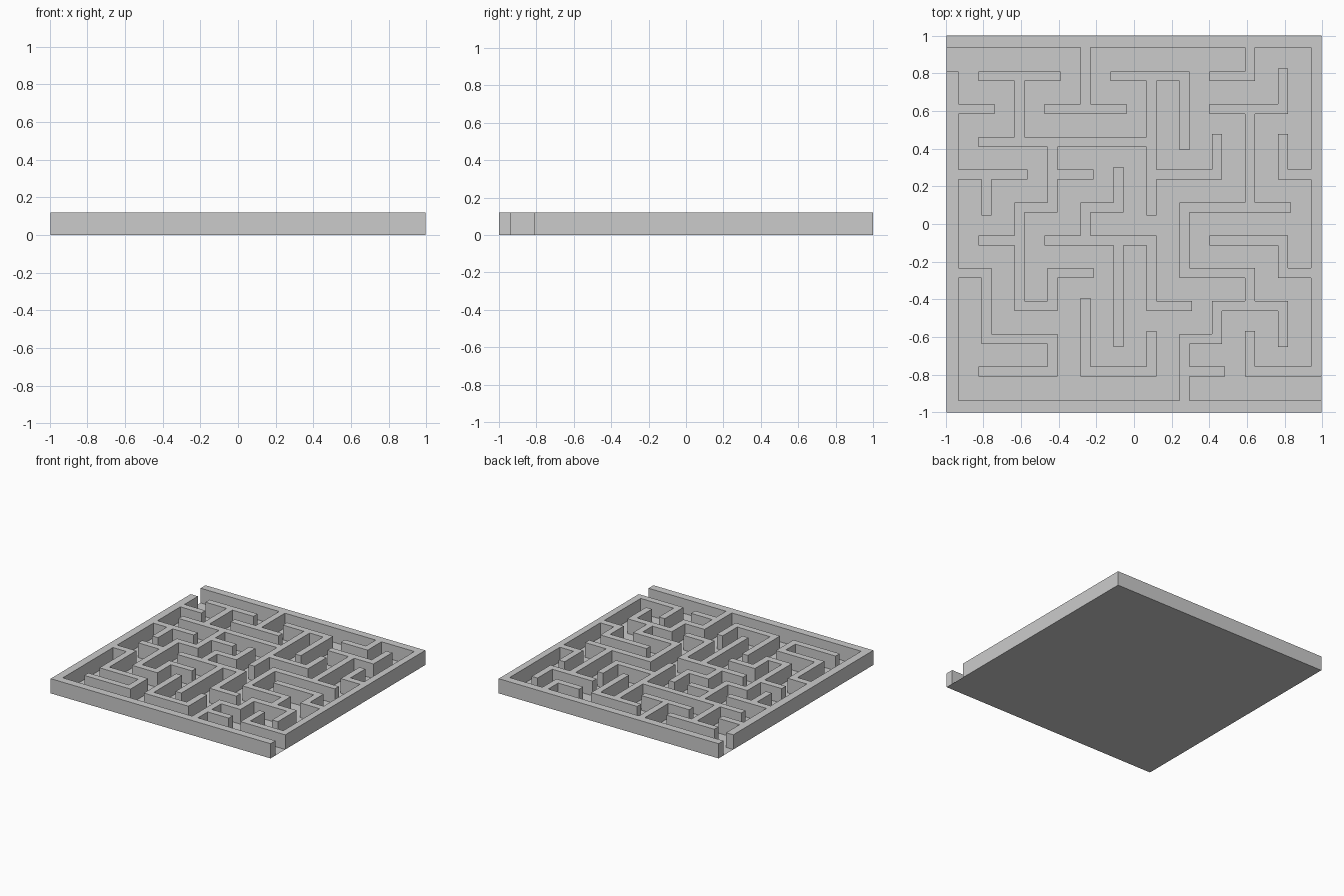
import bpy
import bmesh

if "Cube" in bpy.data.objects:
    bpy.data.objects.remove(bpy.data.objects["Cube"])

HEIGHT = 0.12
HALF = 0.0265      # half wall thickness
TIP = 0.042        # how far a free wall end passes its grid node
HX, HY = 0.995, 1.0


def gx(i):
    return -0.782 + 0.1748 * (i - 1)


def gy(j):
    return 0.784 - 0.1742 * (j - 1)


# Horizontal walls: row -> (start column, end column), rows count from the back
rows = {
    1: [(1, 3), (5, 7), (8, 9)],
    2: [(0, 1), (3, 5), (8, 10)],
    3: [(1, 6)],
    4: [(0, 2), (3, 4), (6, 8), (10, 11)],
    5: [(2, 3), (4, 5), (7, 10)],
    6: [(1, 2), (3, 6), (8, 10)],
    7: [(0, 1), (3, 4), (7, 9), (10, 11)],
    8: [(2, 3), (6, 7), (8, 10)],
    9: [(1, 3), (7, 8)],
    10: [(1, 3), (4, 6), (7, 8), (9, 11)],
}
# Vertical walls: column -> (start row, end row)
cols = {
    1: [(4, 5), (7, 9)],
    2: [(1, 3), (5, 8)],
    3: [(3, 5), (7, 8), (9, 10)],
    4: [(0, 2), (5, 6), (8, 10)],
    5: [(4, 5), (6, 9)],
    6: [(1, 5), (6, 8), (9, 10)],
    7: [(1, 3), (5, 7), (9, 11)],
    8: [(3, 4), (8, 9)],
    9: [(0, 1), (2, 5), (7, 8), (9, 10)],
    10: [(1, 2), (3, 4), (6, 7), (8, 9)],
}

# Count the wall pieces that meet at each grid node
segs = [((a, j), (b, j)) for j, runs in rows.items() for a, b in runs]
segs += [((i, a), (i, b)) for i, runs in cols.items() for a, b in runs]
degree = {}
for (i0, j0), (i1, j1) in segs:
    for i in range(i0, i1 + 1):
        for j in range(j0, j1 + 1):
            inner = (i, j) not in ((i0, j0), (i1, j1))
            degree[i, j] = degree.get((i, j), 0) + (2 if inner else 1)


def reach(node):
    if node[0] in (0, 11) or node[1] in (0, 11):
        return 0.0
    return TIP if degree[node] == 1 else HALF


# Outer frame with an opening at the back left and the front right
rects = [
    (-HX, HX, 0.937, HY),
    (-HX, HX, -HY, -0.936),
    (-HX, -0.93, -HY, 0.81),
    (0.94, HX, gy(10) - HALF, HY),
]
# Inner walls
for n0, n1 in segs:
    x0, x1, y0, y1 = gx(n0[0]), gx(n1[0]), gy(n1[1]), gy(n0[1])
    if n0[1] == n1[1]:
        rects.append((x0 - reach(n0), x1 + reach(n1), y0 - HALF, y0 + HALF))
    else:
        rects.append((x0 - HALF, x0 + HALF, y0 - reach(n1), y1 + reach(n0)))
rects = [tuple(round(v, 4) for v in r) for r in rects]


def add_object(name, bm):
    mesh = bpy.data.meshes.new(name)
    bm.to_mesh(mesh)
    bm.free()
    obj = bpy.data.objects.new(name, mesh)
    bpy.context.collection.objects.link(obj)
    return obj


# Merge the rectangles into one footprint, then raise it
xs = sorted({v for r in rects for v in r[:2]})
ys = sorted({v for r in rects for v in r[2:]})
bm = bmesh.new()
verts = {}


def vert(a, b):
    if (a, b) not in verts:
        verts[a, b] = bm.verts.new((xs[a], ys[b], 0))
    return verts[a, b]


for a in range(len(xs) - 1):
    for b in range(len(ys) - 1):
        cx, cy = (xs[a] + xs[a + 1]) / 2, (ys[b] + ys[b + 1]) / 2
        if any(r[0] < cx < r[1] and r[2] < cy < r[3] for r in rects):
            bm.faces.new([vert(a, b), vert(a + 1, b),
                          vert(a + 1, b + 1), vert(a, b + 1)])
bmesh.ops.dissolve_limit(bm, angle_limit=0.02, verts=bm.verts[:], edges=bm.edges[:])
out = bmesh.ops.extrude_face_region(bm, geom=bm.faces[:])
raised = [g for g in out["geom"] if isinstance(g, bmesh.types.BMVert)]
bmesh.ops.translate(bm, verts=raised, vec=(0, 0, HEIGHT))
bmesh.ops.recalc_face_normals(bm, faces=bm.faces[:])
add_object("maze_walls", bm)

# Floor sheet under the whole maze
bm = bmesh.new()
bm.faces.new([bm.verts.new((sx * HX, sy * HY, 0))
              for sx, sy in ((-1, -1), (1, -1), (1, 1), (-1, 1))])
add_object("floor", bm)
